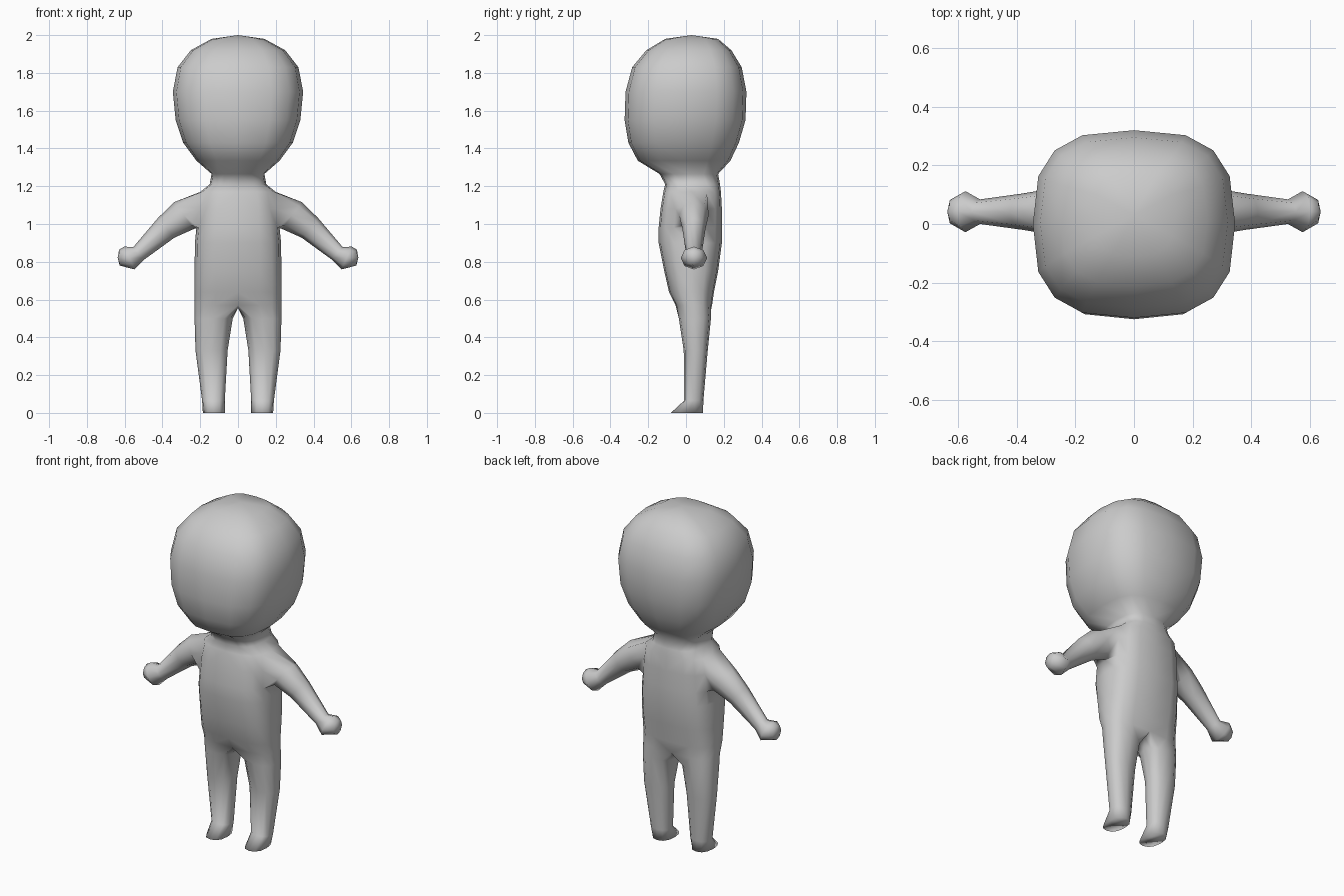
import bpy
import bmesh
from math import sin, cos, pi, radians, copysign
from mathutils import Vector

if "Cube" in bpy.data.objects:
    bpy.data.objects.remove(bpy.data.objects["Cube"], do_unlink=True)

grey = bpy.data.materials.new("plain grey")
grey.use_nodes = True
colour = (0.6, 0.6, 0.6, 1)
grey.diffuse_color = colour
grey.node_tree.nodes["Principled BSDF"].inputs["Base Color"].default_value = colour

bm = bmesh.new()


def soft(v, power=0.7):
    return copysign(abs(v) ** power, v)


def add_ring(points):
    return [bm.verts.new(p) for p in points]


def bridge(a, b, closed=True, skip=()):
    n = len(a)
    for i in range(n if closed else n - 1):
        if i not in skip:
            j = (i + 1) % n
            bm.faces.new((a[i], a[j], b[j], b[i]))


def cap(ring, point, closed=True):
    tip = bm.verts.new(point)
    for i in range(len(ring) if closed else len(ring) - 1):
        bm.faces.new((ring[i], ring[(i + 1) % len(ring)], tip))


# Head and torso: half rings from front to back (height, half width, front, back)
trunk = [
    (1.98, 0.14, -0.11, 0.17),
    (1.92, 0.25, -0.21, 0.24),
    (1.83, 0.32, -0.285, 0.295),
    (1.70, 0.345, -0.32, 0.32),
    (1.55, 0.33, -0.325, 0.315),
    (1.43, 0.29, -0.305, 0.28),
    (1.335, 0.22, -0.255, 0.235),
    (1.265, 0.14, -0.14, 0.17),
    (1.21, 0.15, -0.11, 0.18),
    (1.17, 0.20, -0.12, 0.185),
    (1.08, 0.215, -0.135, 0.19),
    (0.98, 0.22, -0.145, 0.19),
    (0.90, 0.228, -0.145, 0.19),
    (0.75, 0.23, -0.115, 0.17),
    (0.64, 0.23, -0.09, 0.148),
    (0.57, 0.23, -0.055, 0.138),
]
COLS = 8
ARM_ROW = 9
rows = []
for z, w, front, back in trunk:
    mid, depth = (front + back) / 2, (back - front) / 2
    pts = []
    for i in range(COLS + 1):
        a = -pi / 2 + pi * i / COLS
        x = 0 if i in (0, COLS) else w * soft(cos(a))
        pts.append((x, mid + depth * soft(sin(a)), z))
    rows.append(add_ring(pts))
for r in range(len(rows) - 1):
    hole = (3, 4) if r in (ARM_ROW, ARM_ROW + 1) else ()
    bridge(rows[r], rows[r + 1], closed=False, skip=hole)
cap(rows[0], (0, 0.03, 2.0), closed=False)

# Arm and hand: eight-sided rings growing out of the shoulder opening
top, mid_row, low = rows[ARM_ROW:ARM_ROW + 3]
ring = [top[4], top[5], mid_row[5], low[5], low[4], low[3], mid_row[3], top[3]]
# centre x, centre z, half thickness, half depth, tilt in degrees
arm = [
    (0.285, 1.045, 0.088, 0.078, 36),
    (0.38, 0.98, 0.068, 0.062, 40),
    (0.525, 0.845, 0.044, 0.042, 42),
    (0.575, 0.82, 0.066, 0.07, 24),
    (0.628, 0.822, 0.042, 0.04, 2),
]
for x, z, thick, depth, tilt in arm:
    up = Vector((sin(radians(tilt)), 0, cos(radians(tilt)))) * thick
    side = Vector((0, depth, 0))
    nxt = add_ring([Vector((x, 0.042, z)) + up * cos(k * pi / 4) + side * sin(k * pi / 4)
                    for k in range(8)])
    bridge(ring, nxt)
    ring = nxt
cap(ring, (0.637, 0.042, 0.822))

# Leg and foot: the hip row is closed through the crotch, then lofted down
hip = rows[-1]
front_y, back_y = hip[0].co.y, hip[-1].co.y
crotch = add_ring([(0, back_y + (front_y - back_y) * t, 0.555) for t in (0.25, 0.5, 0.75)])
ring = hip + crotch
# height, inner x, outer x, front, back
leg = [
    (0.50, 0.028, 0.23, -0.038, 0.132),
    (0.33, 0.055, 0.225, -0.012, 0.115),
    (0.065, 0.07, 0.19, -0.01, 0.092),
    (0.0, 0.07, 0.186, -0.08, 0.09),
]
for z, inner, outer, front, back in leg:
    cx, cy = (inner + outer) / 2, (front + back) / 2
    pts = []
    for k in range(12):
        a = radians(-120 + 30 * k)
        pts.append((cx + (outer - inner) / 2 * soft(cos(a), 0.85),
                    cy + (back - front) / 2 * soft(sin(a), 0.85), z))
    nxt = add_ring(pts)
    bridge(ring, nxt)
    ring = nxt
bm.faces.new(ring)

bmesh.ops.recalc_face_normals(bm, faces=bm.faces)
mesh = bpy.data.meshes.new("body")
bm.to_mesh(mesh)
bm.free()
mesh.materials.append(grey)
body = bpy.data.objects.new("body", mesh)
bpy.context.collection.objects.link(body)

# Other half and smooth shading
mirror = body.modifiers.new("Mirror", 'MIRROR')
mirror.use_axis[0] = True
mirror.merge_threshold = 0.001
bpy.ops.object.select_all(action='DESELECT')
body.select_set(True)
bpy.context.view_layer.objects.active = body
bpy.ops.object.shade_smooth()
